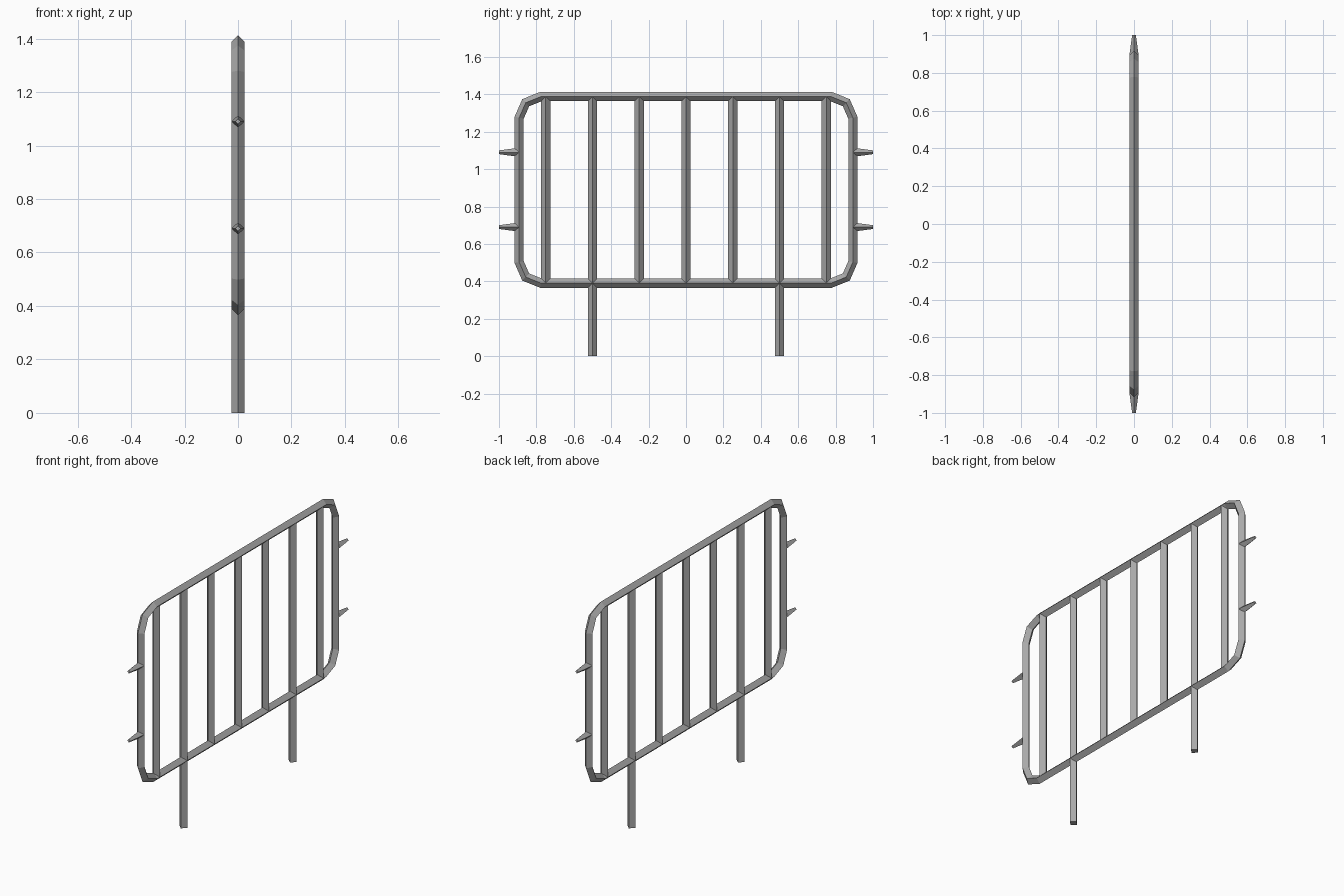
import bpy, bmesh, math
from mathutils import Vector

if "Cube" in bpy.data.objects:
    bpy.data.objects.remove(bpy.data.objects["Cube"])

R = 0.0245                      # half diagonal of the square tubing
TOP, BOTTOM, SIDE = 1.388, 0.39, 0.892

steel = bpy.data.materials.new("grey_steel")
steel.use_nodes = True
GREY = (0.4, 0.4, 0.4, 1)
steel.diffuse_color = GREY
steel.node_tree.nodes["Principled BSDF"].inputs["Base Color"].default_value = GREY


def finish(name, bm):
    bmesh.ops.recalc_face_normals(bm, faces=bm.faces)
    mesh = bpy.data.meshes.new(name)
    bm.to_mesh(mesh)
    bm.free()
    mesh.materials.append(steel)
    obj = bpy.data.objects.new(name, mesh)
    bpy.context.collection.objects.link(obj)
    return obj


def tube(name, start, end, r1=R, r2=R):
    """Four-sided diamond tube between two points, optionally tapered."""
    a, b = Vector(start), Vector(end)
    d = (b - a).normalized()
    u = Vector((1, 0, 0))
    v = d.cross(u)
    bm = bmesh.new()
    rings = [[bm.verts.new(p + r * s) for s in (u, v, -u, -v)]
             for p, r in ((a, r1), (b, r2))]
    for i in range(4):
        j = (i + 1) % 4
        bm.faces.new((rings[0][i], rings[0][j], rings[1][j], rings[1][i]))
    bm.faces.new(rings[0])
    bm.faces.new(rings[1])
    return finish(name, bm)


def frame_loop(name, points):
    """Closed diamond tube with mitred joints in the YZ plane."""
    bm = bmesh.new()
    n = len(points)
    rings = []
    for i, p in enumerate(points):
        d1 = (p - points[i - 1]).normalized()
        d2 = (points[(i + 1) % n] - p).normalized()
        t = (d1 + d2).normalized()
        x = Vector((1, 0, 0))
        side = t.cross(x) / t.dot(d1)
        rings.append([bm.verts.new(p + R * s) for s in (x, side, -x, -side)])
    for i in range(n):
        a, b = rings[i], rings[(i + 1) % n]
        for k in range(4):
            m = (k + 1) % 4
            bm.faces.new((a[k], a[m], b[m], b[k]))
    return finish(name, bm)


# Outer frame: one chamfered corner, mirrored to all four
mid = (TOP + BOTTOM) / 2
half = (TOP - BOTTOM) / 2
corner = [(0.775, half), (0.857, half - 0.033), (SIDE, half - 0.113)]
path = []
for sy, sz in ((1, 1), (1, -1), (-1, -1), (-1, 1)):
    pts = corner if sy * sz > 0 else corner[::-1]
    path += [Vector((0, sy * y, mid + sz * z)) for y, z in pts]
frame_loop("outer_frame", path)

# Upright bars
for i in range(7):
    y = (i - 3) * 0.25
    tube(f"upright_bar_{i + 1}", (0, y, BOTTOM), (0, y, TOP))

# Legs and tapered side pegs
for s, label in ((-1, "front"), (1, "back")):
    tube(f"{label}_leg", (0, s * 0.5, 0), (0, s * 0.5, BOTTOM))
    for z, level in ((0.69, "lower"), (1.09, "upper")):
        tube(f"{label}_{level}_peg", (0, s * SIDE, z), (0, s, z), R, 0.01)
